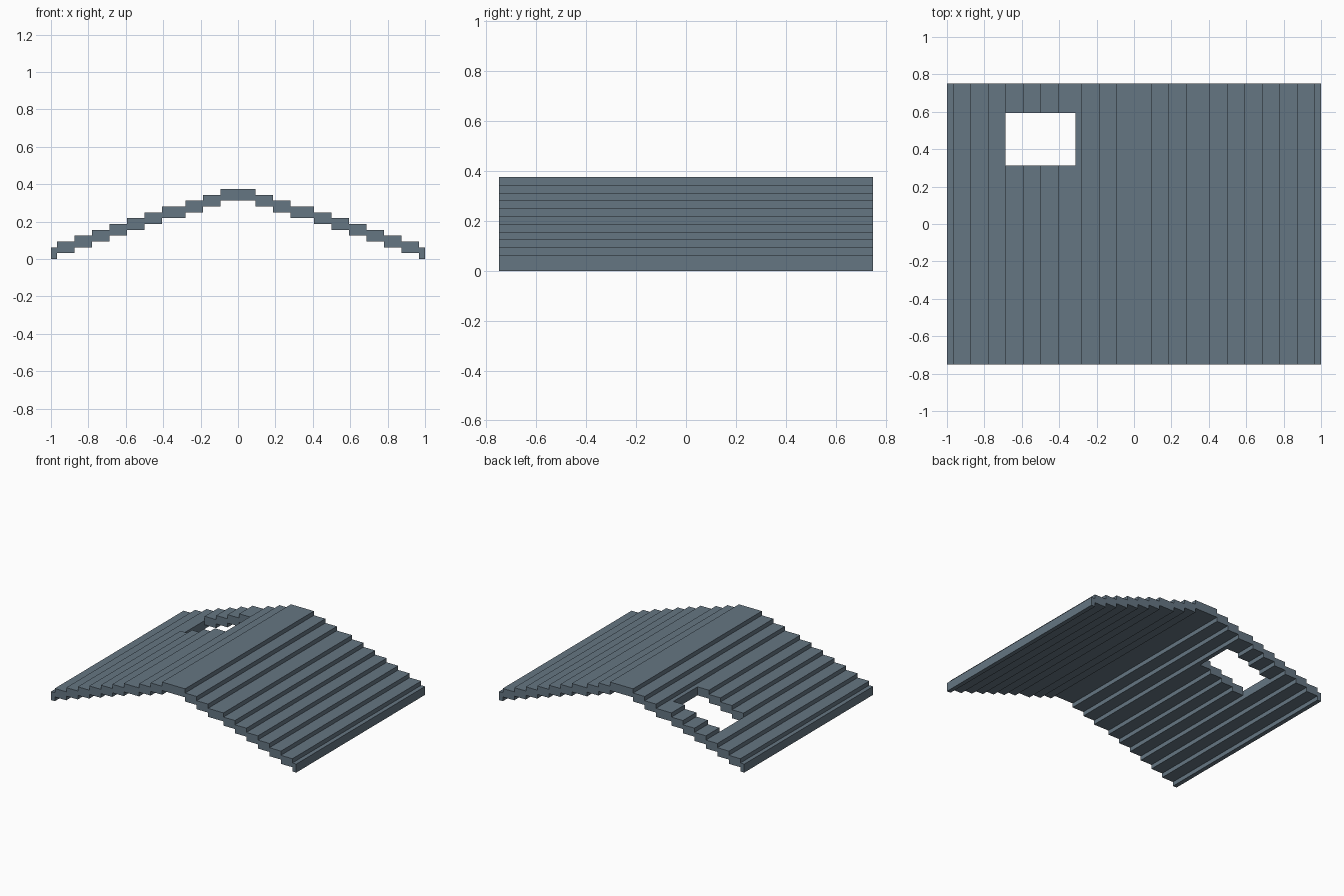
import bpy
import bmesh

cube = bpy.data.objects.get("Cube")
if cube:
    bpy.data.objects.remove(cube, do_unlink=True)

U = 1 / 32          # one block unit
HALF_DEPTH = 24 * U
THICK = 2

slate = bpy.data.materials.new("slate_blue_grey")
slate.use_nodes = True
colour = (0.13, 0.18, 0.225, 1)
slate.diffuse_color = colour
slate.node_tree.nodes["Principled BSDF"].inputs["Base Color"].default_value = colour


def add_object(name, bm):
    bmesh.ops.recalc_face_normals(bm, faces=bm.faces)
    mesh = bpy.data.meshes.new(name)
    bm.to_mesh(mesh)
    bm.free()
    mesh.materials.append(slate)
    obj = bpy.data.objects.new(name, mesh)
    bpy.context.collection.objects.link(obj)
    return obj


# Stepped roof: outer edge of each tread, from the ridge down to the eave
edges = [3, 6, 9, 13, 16, 19, 22, 25, 28, 31, 32]
half = []
for i, x in enumerate(edges):
    top = len(edges) + 1 - i
    half += [(edges[i - 1] if i else 0, top), (x, top)]
right_top = half[1:]
left_top = [(-x, z) for x, z in reversed(right_top)]
upper = left_top + right_top
outline = upper + [(x, z - THICK) for x, z in reversed(upper)]

bm = bmesh.new()
profile = bm.faces.new([bm.verts.new((x * U, -HALF_DEPTH, z * U)) for x, z in outline])
extruded = bmesh.ops.extrude_face_region(bm, geom=[profile])["geom"]
bmesh.ops.translate(bm, vec=(0, 2 * HALF_DEPTH, 0),
                    verts=[v for v in extruded if isinstance(v, bmesh.types.BMVert)])
roof = add_object("stepped_roof", bm)

# Rectangular opening through the right slope, near the back
bm = bmesh.new()
bmesh.ops.create_cube(bm, size=1)
bmesh.ops.scale(bm, vec=(12 * U, 9 * U, 1), verts=bm.verts)
bmesh.ops.translate(bm, vec=(-16 * U, 14.5 * U, 0.2), verts=bm.verts)
cutter = add_object("opening_cutter", bm)
cutter.hide_render = True

cut = roof.modifiers.new("opening", "BOOLEAN")
cut.operation = "DIFFERENCE"
cut.solver = "EXACT"
cut.object = cutter
bpy.context.view_layer.objects.active = roof
roof.select_set(True)
bpy.ops.object.modifier_apply(modifier=cut.name)
bpy.data.objects.remove(cutter, do_unlink=True)
